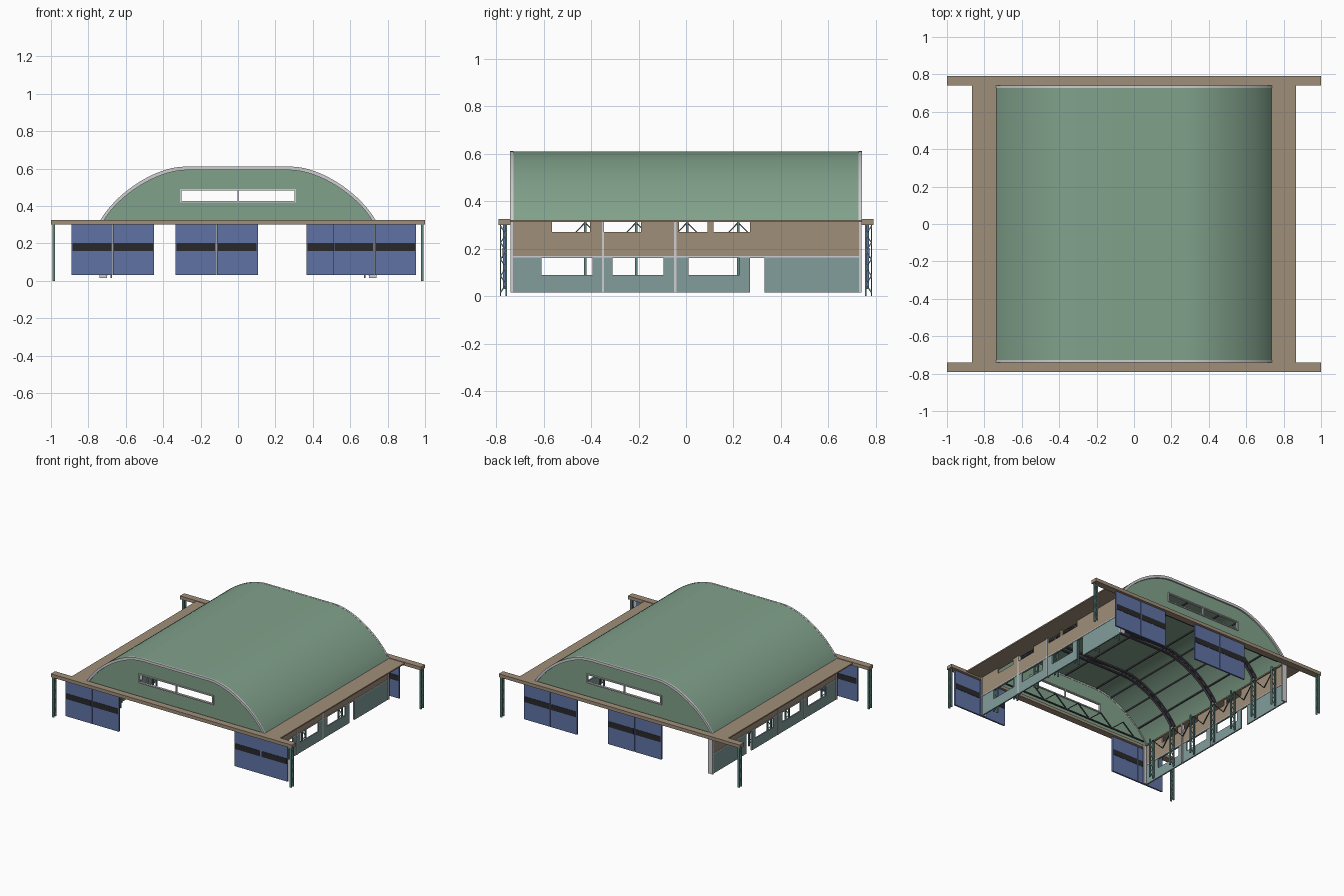
import bpy, bmesh, math
from mathutils import Vector

cube = bpy.data.objects.get("Cube")
if cube:
    bpy.data.objects.remove(cube)


def material(name, r, g, b):
    m = bpy.data.materials.new(name)
    m.use_nodes = True
    col = [(c / 255) ** 2.2 for c in (r, g, b)] + [1]
    m.diffuse_color = col
    m.node_tree.nodes["Principled BSDF"].inputs["Base Color"].default_value = col
    return m


GREEN = material("roof green", 128, 160, 138)
TAN = material("tan cladding", 158, 141, 120)
TEAL = material("pale teal cladding", 128, 156, 155)
BLUE = material("door blue", 96, 114, 162)
GREY = material("light grey trim", 205, 205, 208)
DARK = material("dark glass", 45, 45, 47)
STEEL = material("dark steel", 78, 73, 84)
POST = material("post green", 98, 135, 130)


def make(name, bm, *mats):
    bmesh.ops.recalc_face_normals(bm, faces=bm.faces)
    mesh = bpy.data.meshes.new(name)
    bm.to_mesh(mesh)
    bm.free()
    ob = bpy.data.objects.new(name, mesh)
    for m in mats:
        mesh.materials.append(m)
    bpy.context.collection.objects.link(ob)
    return ob


def add_box(bm, x0, x1, y0, y1, z0, z1):
    v = [bm.verts.new((x, y, z)) for x in (x0, x1) for y in (y0, y1) for z in (z0, z1)]
    for f in ((0, 1, 3, 2), (4, 6, 7, 5), (0, 4, 5, 1), (2, 3, 7, 6), (0, 2, 6, 4), (1, 5, 7, 3)):
        bm.faces.new([v[i] for i in f])


def add_rod(bm, a, b, w):
    a, b = Vector(a), Vector(b)
    q = (b - a).to_track_quat('Z', 'Y')
    offs = [q @ Vector((i * w / 2, j * w / 2, 0)) for i, j in ((-1, -1), (1, -1), (1, 1), (-1, 1))]
    lo = [bm.verts.new(a + o) for o in offs]
    hi = [bm.verts.new(b + o) for o in offs]
    bm.faces.new(lo)
    bm.faces.new(hi)
    for i in range(4):
        j = (i + 1) % 4
        bm.faces.new((lo[i], lo[j], hi[j], hi[i]))


def boxes(name, mat, *dims):
    bm = bmesh.new()
    for d in dims:
        add_box(bm, *d)
    return make(name, bm, mat)


# Roof outline: a flat crown with a curved flank either side
BASE, TOP, HALF, END = 0.32, 0.61, 0.737, 0.735
flank = []
for i in range(17):
    t = i / 16
    p = [(1 - t) ** 3, 3 * t * (1 - t) ** 2, 3 * t * t * (1 - t), t ** 3]
    flank.append((HALF * p[0] + 0.66 * p[1] + 0.45 * p[2] + 0.28 * p[3],
                  BASE * p[0] + 0.46 * p[1] + TOP * p[2] + TOP * p[3]))
outline = [(-x, z) for x, z in flank] + flank[::-1]


def inset(o):
    return [(x * (1 - o / HALF), BASE + (z - BASE) * (1 - o / (TOP - BASE))) for x, z in outline]


def add_arch(bm, o0, o1, y0, y1):
    rings = [[bm.verts.new((x, y, z)) for x, z in inset(o)]
             for o, y in ((o0, y0), (o0, y1), (o1, y1), (o1, y0))]
    for i in range(len(outline) - 1):
        for k in range(4):
            a, b = rings[k], rings[(k + 1) % 4]
            bm.faces.new((a[i], a[i + 1], b[i + 1], b[i]))
    for e in (0, -1):
        bm.faces.new([r[e] for r in rings])


def smooth(ob):
    bpy.ops.object.select_all(action='DESELECT')
    ob.select_set(True)
    bpy.context.view_layer.objects.active = ob
    bpy.ops.object.shade_smooth_by_angle(angle=math.radians(30))


bm = bmesh.new()
add_arch(bm, 0, 0.008, -END, END)
smooth(make("roof", bm, GREEN))
bm = bmesh.new()
for s in (-1, 1):
    add_arch(bm, -0.001, 0.018, s * 0.728, s * 0.741)
smooth(make("roof_end_trim", bm, GREY))

# Gables with a long window opening
WX, WZ0, WZ1 = 0.31, 0.42, 0.49


def roof_height(x):
    pts = inset(0.006)
    for (xa, za), (xb, zb) in zip(pts, pts[1:]):
        if xa <= x <= xb:
            return za + (zb - za) * (x - xa) / max(xb - xa, 1e-6)
    return BASE


xs = sorted([x for x, z in inset(0.006)] + [-WX, WX])
for s, name in ((-1, "front_gable"), (1, "back_gable")):
    bm = bmesh.new()
    y = s * 0.73
    for a, b in zip(xs, xs[1:]):
        ha, hb = roof_height(a), roof_height(b)
        inside = abs(a + b) / 2 < WX
        for lo, ta, tb in ([(BASE - 0.01, WZ0, WZ0), (WZ1, ha, hb)] if inside else [(BASE - 0.01, ha, hb)]):
            bm.faces.new([bm.verts.new(p) for p in ((a, y, lo), (b, y, lo), (b, y, tb), (a, y, ta))])
    bmesh.ops.remove_doubles(bm, verts=bm.verts, dist=1e-5)
    make(name, bm, GREEN)
    y0, y1 = y - 0.008, y + 0.008
    boxes(name + "_window_frame", GREY,
          (-WX, WX, y0, y1, WZ0, WZ0 + 0.008), (-WX, WX, y0, y1, WZ1 - 0.008, WZ1),
          (-WX, -WX + 0.008, y0, y1, WZ0, WZ1), (WX - 0.008, WX, y0, y1, WZ0, WZ1),
          (-0.003, 0.003, y0, y1, WZ0, WZ1))

# Side walls: a grid of cells with the windows and doorway left out
SPLIT = 0.165
holes = [(-0.565, -0.405, 0.27, 0.312), (-0.345, -0.19, 0.27, 0.312),
         (-0.03, 0.09, 0.27, 0.312), (0.115, 0.27, 0.27, 0.312),
         (-0.61, -0.395, 0.09, 0.16), (-0.31, -0.095, 0.09, 0.16),
         (0.01, 0.225, 0.09, 0.16), (0.27, 0.33, 0.015, 0.16)]
ys = sorted({-END, END} | {h[0] for h in holes} | {h[1] for h in holes})
zs = sorted({0.015, SPLIT, BASE} | {h[2] for h in holes} | {h[3] for h in holes})
posts = [0.005 + 0.215 * i for i in range(-3, 4)]
for s, side in ((1, "left"), (-1, "right")):
    bm = bmesh.new()
    for a, b in zip(ys, ys[1:]):
        for c, d in zip(zs, zs[1:]):
            my, mz = (a + b) / 2, (c + d) / 2
            if any(h[0] < my < h[1] and h[2] < mz < h[3] for h in holes):
                continue
            f = bm.faces.new([bm.verts.new((s * 0.73, y, z)) for y, z in ((a, c), (b, c), (b, d), (a, d))])
            f.material_index = int(mz < SPLIT)
    bmesh.ops.remove_doubles(bm, verts=bm.verts, dist=1e-5)
    wall = make(side + "_wall", bm, TAN, TEAL)
    mod = wall.modifiers.new("thickness", 'SOLIDIFY')
    mod.thickness = 0.01
    mod.offset = 0

    x0, x1 = s * 0.715, s * 0.738
    trim = [(x0, x1, y - 0.005, y + 0.005, 0.015, BASE) for y in (-0.35, -0.045)]
    trim += [(s * 0.722, s * 0.738, -END, END, 0.162, 0.169)]
    trim += [(s * 0.70, s * 0.74, y - 0.005, y + 0.005, 0.015, BASE) for y in (-0.735, 0.735)]
    boxes(side + "_wall_trim", GREY, *trim)
    boxes(side + "_eave", TAN, (s * 0.715, s * 0.865, -0.745, 0.745, 0.312, 0.321))

    # Inner lattice posts and wall bracing
    bm = bmesh.new()
    for y in posts:
        for x in (0.678, 0.708):
            add_box(bm, s * x - 0.004, s * x + 0.004, y - 0.006, y + 0.006, 0.015, 0.312)
        for i in range(8):
            xa, xb = (0.678, 0.708) if i % 2 else (0.708, 0.678)
            add_rod(bm, (s * xa, y, 0.02 + i * 0.036), (s * xb, y, 0.056 + i * 0.036), 0.004)
    make(side + "_wall_posts", bm, POST)
    bm = bmesh.new()
    for a, b in zip(posts, posts[1:]):
        m = (a + b) / 2
        add_rod(bm, (s * 0.7, a, 0.31), (s * 0.7, m, 0.2), 0.005)
        add_rod(bm, (s * 0.7, m, 0.2), (s * 0.7, b, 0.31), 0.005)
    make(side + "_wall_braces", bm, STEEL)

# Roof trusses: two chords, zigzag webs and purlins
for n, y in enumerate(posts[1::2]):
    bm = bmesh.new()
    add_arch(bm, 0.012, 0.021, y - 0.009, y + 0.009)
    add_arch(bm, 0.045, 0.054, y - 0.009, y + 0.009)
    outer, inner = inset(0.016), inset(0.05)
    for i in range(0, len(outline) - 2, 2):
        for a, b in ((outer[i], inner[i + 1]), (inner[i + 1], outer[i + 2])):
            add_rod(bm, (a[0], y, a[1]), (b[0], y, b[1]), 0.005)
    make("roof_truss_%d" % (n + 1), bm, STEEL)
bm = bmesh.new()
rail = inset(0.012)
for x, z in [rail[i] for i in (4, 8, 12, 16, 17, 21, 25, 29)] + [(0, 0.598)]:
    add_rod(bm, (x, -0.725, z), (x, 0.725, z), 0.008)
make("purlins", bm, STEEL)

# Gantry beams, lattice corner columns, gable bracing and sliding doors
for s, name, doors in ((-1, "front", (-0.89, 0.51)), (1, "back", (0.365, -0.335))):
    boxes(name + "_door_beam", TAN, (-1, 1, s * 0.74, s * 0.79, 0.30, 0.325))
    bm = bmesh.new()
    for x in (-0.985, 0.985):
        for y in (0.758, 0.782):
            add_box(bm, x - 0.007, x + 0.007, s * y - 0.003, s * y + 0.003, 0, 0.30)
        for i in range(8):
            ya, yb = (0.758, 0.782) if i % 2 else (0.782, 0.758)
            add_rod(bm, (x, s * ya, 0.015 + i * 0.035), (x, s * yb, 0.05 + i * 0.035), 0.005)
    make(name + "_corner_columns", bm, POST)
    bm = bmesh.new()
    for i in range(-3, 3):
        a, m = i * 0.2, i * 0.2 + 0.1
        add_rod(bm, (a, s * 0.71, 0.325), (m, s * 0.71, 0.41), 0.006)
        add_rod(bm, (m, s * 0.71, 0.41), (a + 0.2, s * 0.71, 0.325), 0.006)
    add_rod(bm, (-0.68, s * 0.71, 0.325), (0.68, s * 0.71, 0.325), 0.008)
    make(name + "_gable_braces", bm, STEEL)
    panels, bands = [], []
    for x in doors:
        for k in (0, 1):
            a = x + k * 0.222
            panels.append((a, a + 0.219, s * 0.765 - 0.006, s * 0.765 + 0.006, 0.03, 0.302))
            for f in (-1, 1):
                y = s * 0.765 + f * 0.0065
                bands.append((a + 0.006, a + 0.213, y - 0.0015, y + 0.0015, 0.16, 0.202))
    boxes(name + "_sliding_doors", BLUE, *panels)
    boxes(name + "_door_windows", DARK, *bands)
